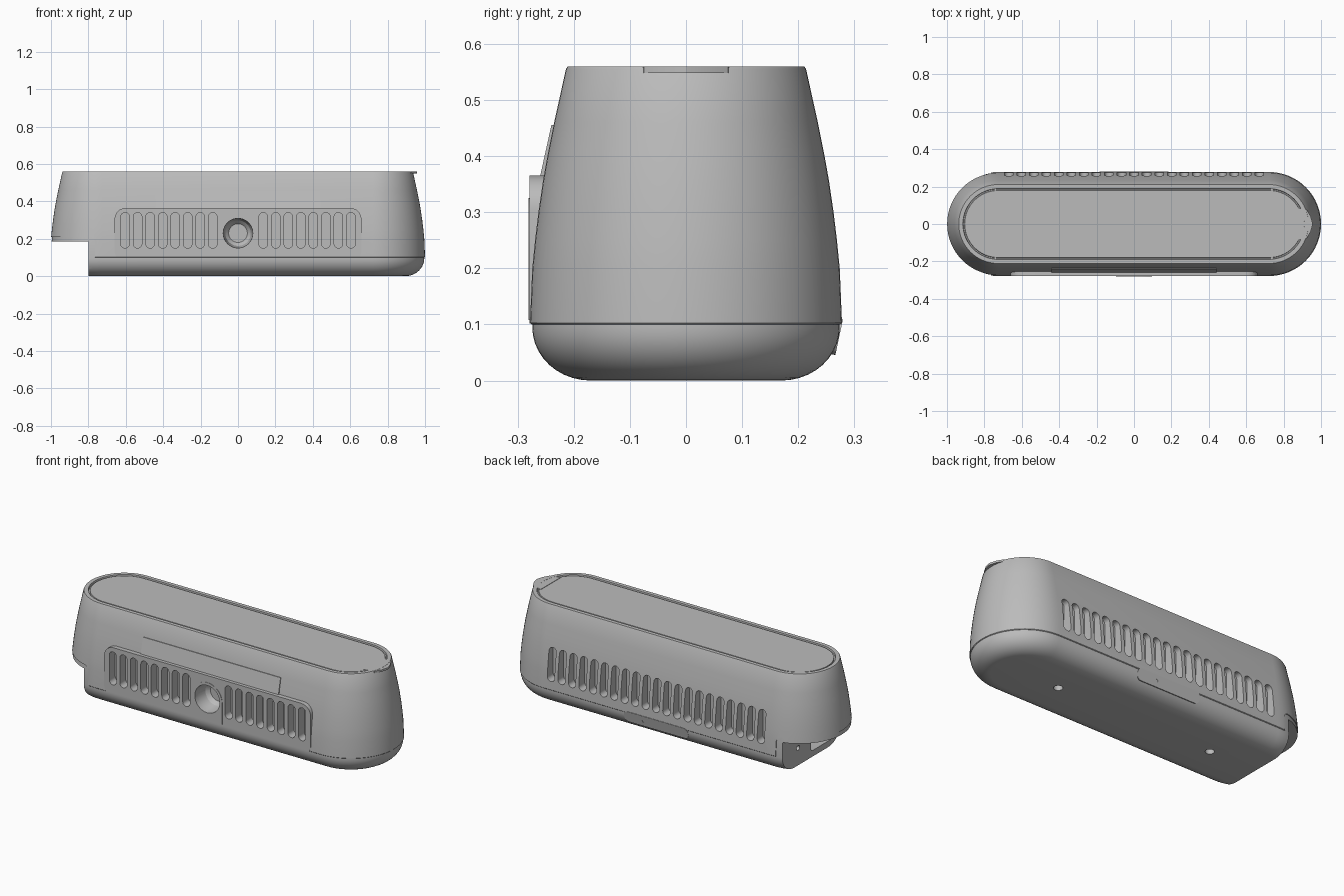
import bpy, bmesh
from math import pi, sin, cos, radians

cube = bpy.data.objects.get("Cube")
if cube:
    bpy.data.objects.remove(cube)

# One plain grey for the whole housing
grey = bpy.data.materials.new("warm_grey_plastic")
grey.use_nodes = True
tone = (0.5, 0.5, 0.5, 1)
grey.diffuse_color = tone
grey.node_tree.nodes["Principled BSDF"].inputs["Base Color"].default_value = tone

LEFT_CORE, RIGHT_CORE = -0.726, 0.722
AXES = {"x": lambda u, v, w: (w, u, v),
        "y": lambda u, v, w: (u, w, v),
        "z": lambda u, v, w: (u, v, w)}


def finish(name, bm):
    bmesh.ops.recalc_face_normals(bm, faces=bm.faces[:])
    mesh = bpy.data.meshes.new(name)
    bm.to_mesh(mesh)
    bm.free()
    mesh.materials.append(grey)
    ob = bpy.data.objects.new(name, mesh)
    bpy.context.collection.objects.link(ob)
    return ob


def bridge(bm, rings):
    """Skin a stack of equal loops and cap both ends."""
    loops = [[bm.verts.new(p) for p in ring] for ring in rings]
    for a, b in zip(loops, loops[1:]):
        for i in range(len(a)):
            j = (i + 1) % len(a)
            bm.faces.new((a[i], a[j], b[j], b[i]))
    bm.faces.new(loops[0][::-1])
    bm.faces.new(loops[-1])


def prism(name, outlines, start, end, axis="y"):
    """Extrude one or more 2D outlines along an axis."""
    bm = bmesh.new()
    for pts in outlines:
        bridge(bm, [[AXES[axis](u, v, w) for u, v in pts] for w in (start, end)])
    return finish(name, bm)


def rounded(cx, cy, w, h, r, n=7):
    pts = []
    for k, (sx, sy) in enumerate(((1, 1), (-1, 1), (-1, -1), (1, -1))):
        for i in range(n):
            a = (k + i / (n - 1)) * pi / 2
            pts.append((cx + sx * (w / 2 - r) + r * cos(a),
                        cy + sy * (h / 2 - r) + r * sin(a)))
    return pts


def circle(cx, cy, r, n=40):
    return [(cx + r * cos(2 * pi * i / n), cy + r * sin(2 * pi * i / n)) for i in range(n)]


def stadium_loft(name, profile, n=32):
    rings = []
    for r, z in profile:
        ring = []
        for core, turn in ((RIGHT_CORE, -pi / 2), (LEFT_CORE, pi / 2)):
            for i in range(n + 1):
                a = turn + pi * i / n
                ring.append((core + r * cos(a), r * sin(a), z))
        rings.append(ring)
    bm = bmesh.new()
    bridge(bm, rings)
    return finish(name, bm)


def cut(cutter, *targets):
    cutter.hide_render = True
    for ob in targets:
        mod = ob.modifiers.new("cut", "BOOLEAN")
        mod.operation, mod.solver, mod.object = "DIFFERENCE", "EXACT", cutter
        bpy.context.view_layer.objects.active = ob
        bpy.ops.object.modifier_apply(modifier=mod.name)
    bpy.data.objects.remove(cutter)


# Rounded base tray, reaching up inside the shell
tray = [(0.17 + 0.104 * sin(i * pi / 20), 0.095 * (1 - cos(i * pi / 20))) for i in range(11)]
base = stadium_loft("base_tray", tray + [(0.271, 0.18), (0.266, 0.23)])

# Tapered upper shell with a grooved top plate
shell = stadium_loft("upper_shell", [
    (0.275, 0.1), (0.278, 0.103), (0.274, 0.2), (0.269, 0.25), (0.263, 0.3), (0.255, 0.355),
    (0.247, 0.4), (0.235, 0.46), (0.214, 0.555), (0.211, 0.56),
    (0.189, 0.56), (0.187, 0.55), (0.181, 0.55), (0.179, 0.557)])

# Flat grille panel, sloped cover and lens surround on the front
panel = prism("grille_panel", [rounded(0, 0.22, 1.32, 0.29, 0.06)], -0.279, -0.2)
cut(prism("panel_trim", [rounded(0, 0.05, 1.6, 0.104, 0.01)], -0.4, 0), panel)
prism("sloped_cover", [[(-0.262, 0.355), (-0.24, 0.455), (-0.2, 0.455), (-0.2, 0.355)]],
      -0.44, 0.44, "x")
arch = [(0.095 * cos(i * pi / 24), 0.23 + 0.095 * sin(i * pi / 24)) for i in range(25)]
surround = prism("lens_surround", [arch + [(-0.095, 0.108), (0.095, 0.108)]], -0.281, -0.25)

# End notch, stepped so the tray shows as a ledge below the shell
cut(prism("shell_notch", [rounded(-1.065, 0.06, 0.6, 0.3, 0.03)], -0.5, 0.5), shell)
cut(prism("tray_notch", [rounded(-1.1, 0.035, 0.6, 0.3, 0.004)], -0.5, 0.5), base)
cut(prism("end_pocket", [rounded(-0.1, 0.1, 0.2, 0.13, 0.01)], -0.85, -0.66, "x"), base)
cut(prism("end_screw_hole", [circle(0.12, 0.1, 0.014)], -0.85, -0.74, "x"), base)

# Vent slots on both long sides
PITCH = 0.067


def slot(x):
    return rounded(x, 0.245, 0.046, 0.19, 0.0229)


front_slots = [slot(s * (0.135 + PITCH * i)) for s in (-1, 1) for i in range(8)]
cut(prism("front_slots", front_slots, -0.35, -0.225), base, shell, panel)
cut(prism("back_slots", [slot(PITCH * i) for i in range(-10, 11)], 0.35, 0.222), base, shell)

# Lens bowl
bowl = bmesh.new()
bridge(bowl, [[(x, y, z) for x, z in circle(0, 0.23, r)]
              for y, r in ((-0.3, 0.08), (-0.25, 0.078), (-0.2, 0.068), (-0.18, 0.05))])
cut(finish("lens_bowl", bowl), base, shell, panel, surround)

# Rear hatch with a small hole, leaning with the tray wall
hatch = prism("rear_hatch", [rounded(0, 0, 0.41, 0.065, 0.028)], -0.02, 0.004)
cut(prism("hatch_hole", [circle(0.08, 0, 0.009, 16)], -0.01, 0.02), hatch)
hatch.location = (0, 0.269, 0.078)
hatch.rotation_euler.x = radians(-12)

# Foot screw holes under the tray
cut(prism("foot_holes", [circle(x, 0, 0.024, 24) for x in (-0.5, 0.5)], -0.05, 0.03, "z"), base)

# Finger tab on the top rim
tab = [(0.865, -0.09), (0.925, -0.075), (0.945, -0.04), (0.956, 0),
       (0.945, 0.04), (0.925, 0.075), (0.865, 0.09)]
prism("finger_tab", [tab], 0.548, 0.5595, "z")

# Smooth curves, crisp edges
for ob in bpy.context.scene.objects:
    ob.select_set(ob.type == "MESH")
bpy.context.view_layer.objects.active = shell
bpy.ops.object.shade_smooth_by_angle(angle=radians(25))
